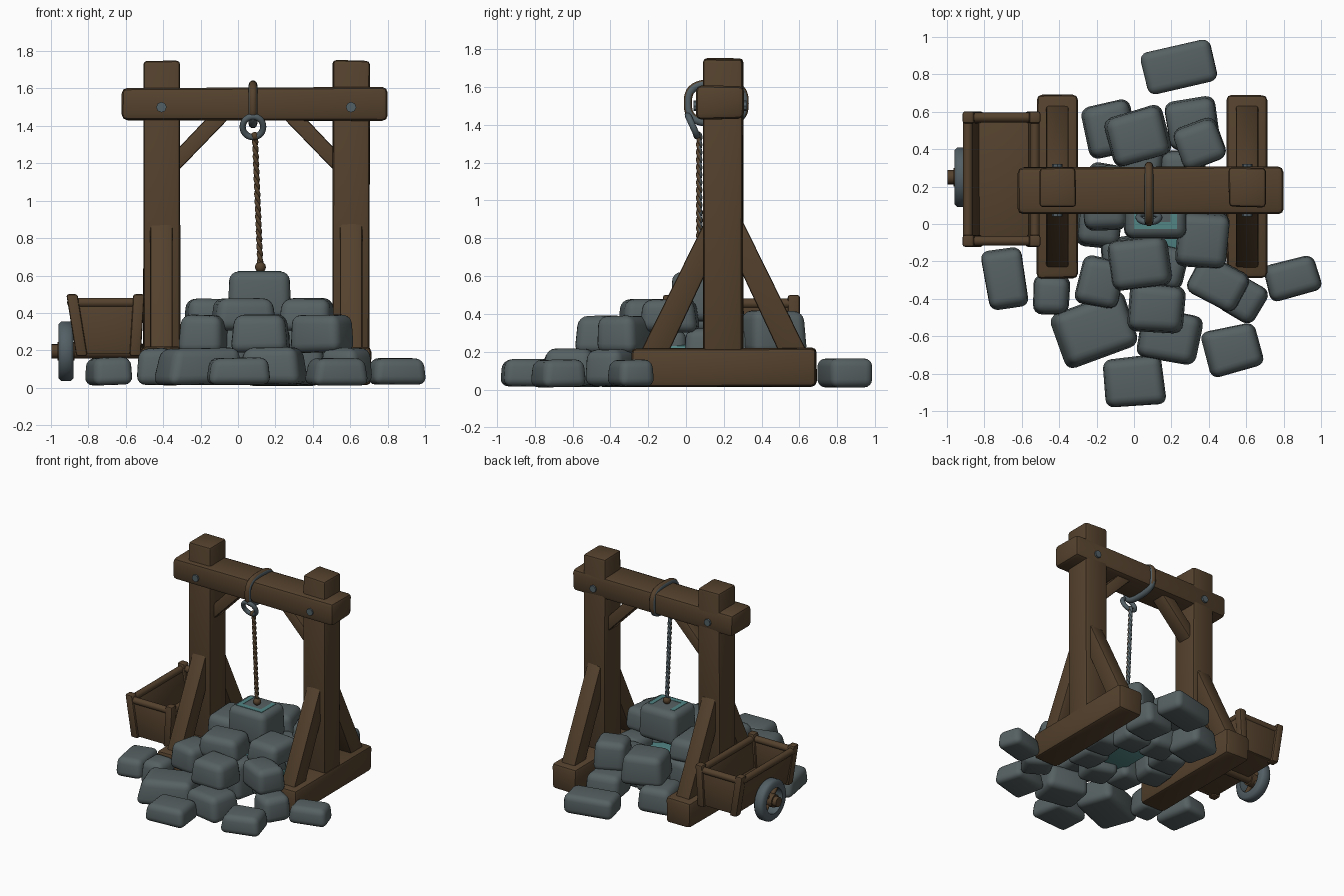
import bpy, bmesh, math, random
from mathutils import Vector, Matrix

if "Cube" in bpy.data.objects:
    bpy.data.objects.remove(bpy.data.objects["Cube"])

random.seed(4)


def material(name, rgb):
    m = bpy.data.materials.new(name)
    m.diffuse_color = (*rgb, 1)
    m.use_nodes = True
    m.node_tree.nodes["Principled BSDF"].inputs["Base Color"].default_value = m.diffuse_color
    return m


WOOD = material("brown wood", (0.089, 0.053, 0.026))
STONE = material("grey stone", (0.095, 0.120, 0.123))
IRON = material("dark iron", (0.085, 0.115, 0.130))
TEAL = material("teal ore", (0.085, 0.235, 0.235))


def finish(name, bm, mat, bevel=0.0, segments=2, angle=40):
    """Turn a bmesh into a bevelled, smooth-shaded object."""
    if bevel:
        bmesh.ops.bevel(bm, geom=bm.edges[:], offset=bevel, segments=segments,
                        profile=0.5, affect='EDGES', clamp_overlap=True)
    bmesh.ops.recalc_face_normals(bm, faces=bm.faces)
    me = bpy.data.meshes.new(name)
    bm.to_mesh(me)
    bm.free()
    me.materials.append(mat)
    ob = bpy.data.objects.new(name, me)
    bpy.context.collection.objects.link(ob)
    bpy.ops.object.select_all(action='DESELECT')
    ob.select_set(True)
    bpy.context.view_layer.objects.active = ob
    bpy.ops.object.shade_smooth_by_angle(angle=math.radians(angle))


def box(name, lo, hi, mat=WOOD, bevel=0.02, jitter=0.004):
    """Box between two corners, slightly hand-hewn."""
    bm = bmesh.new()
    bmesh.ops.create_cube(bm, size=1)
    lo, hi = Vector(lo), Vector(hi)
    for v in bm.verts:
        v.co = (lo + hi) / 2 + v.co * (hi - lo)
        v.co += Vector([random.uniform(-jitter, jitter) for _ in range(3)])
    finish(name, bm, mat, bevel)


def prism(name, pts, axis, a, b, bevel=0.012):
    """Extrude a 2D outline from a to b along x or y."""
    bm = bmesh.new()
    ends = [[bm.verts.new((d, p, z) if axis == 'x' else (p, d, z)) for p, z in pts] for d in (a, b)]
    for end in ends:
        bm.faces.new(end)
    for i in range(len(pts)):
        bm.faces.new((ends[0][i - 1], ends[0][i], ends[1][i], ends[1][i - 1]))
    finish(name, bm, WOOD, bevel)


def rod(name, p, q, r, mat=WOOD, sides=16):
    bm = bmesh.new()
    p, q = Vector(p), Vector(q)
    rot = (q - p).to_track_quat('Z', 'Y').to_matrix().to_4x4()
    bmesh.ops.create_cone(bm, cap_ends=True, segments=sides, radius1=r, radius2=r,
                          depth=(q - p).length, matrix=Matrix.Translation((p + q) / 2) @ rot)
    finish(name, bm, mat)


def ball(name, c, r):
    bm = bmesh.new()
    bmesh.ops.create_uvsphere(bm, u_segments=16, v_segments=10, radius=r, matrix=Matrix.Translation(c))
    finish(name, bm, WOOD, angle=80)


def tube(name, pts, r, mat, cyclic=False, iron_where=None):
    """Round cord through points; faces whose normal passes iron_where turn grey."""
    cu = bpy.data.curves.new(name, 'CURVE')
    cu.dimensions = '3D'
    cu.bevel_depth, cu.bevel_resolution, cu.use_fill_caps = r, 3, True
    sp = cu.splines.new('POLY')
    sp.points.add(len(pts) - 1)
    for s, p in zip(sp.points, pts):
        s.co = (*p, 1)
    sp.use_cyclic_u = cyclic
    cu.materials.append(mat)
    ob = bpy.data.objects.new(name, cu)
    bpy.context.collection.objects.link(ob)
    bpy.ops.object.select_all(action='DESELECT')
    ob.select_set(True)
    bpy.context.view_layer.objects.active = ob
    bpy.ops.object.convert(target='MESH')
    me = bpy.context.view_layer.objects.active.data
    if iron_where:
        me.materials.append(IRON)
        for f in me.polygons:
            f.material_index = int(iron_where(f.normal))
    bpy.ops.object.shade_smooth_by_angle(angle=math.radians(60))


def rock(name, x, y, w, d, turn, z0, z1, jitter=0.13, top=0.87):
    """Rounded, irregular block."""
    h = z1 - z0
    bm = bmesh.new()
    bmesh.ops.create_cube(bm, size=1)
    for v in bm.verts:
        k = top if v.co.z > 0 else 0.97
        f = [1 - random.uniform(0, jitter) for _ in range(3)]
        v.co = Vector((v.co.x * w * k * f[0], v.co.y * d * k * f[1], v.co.z * h * f[2]))
    bm.transform(Matrix.Translation((x, y, (z0 + z1) / 2)) @ Matrix.Rotation(math.radians(turn), 4, 'Z'))
    finish(name, bm, STONE, min(0.05, h * 0.28), 4, 60)


# Two side frames, mirrored about x = MID: sill, post, braces, bolt
MID, YC = 0.0975, 0.2
for side, s in (("left", -1), ("right", 1)):
    cx = MID + s * 0.507
    box(side + "_sill", (cx - 0.108, YC - 0.49, 0.015), (cx + 0.108, YC + 0.49, 0.22), bevel=0.026)
    box(side + "_post", (cx - 0.098, 0.09, 0.15), (cx + 0.098, 0.30, 1.75))
    for end, t in (("front", -1), ("back", 1)):
        outline = [(0.08, 0.93), (0.45, 0.18), (0.30, 0.18), (0.08, 0.65)]
        prism(f"{side}_{end}_brace", [(YC + t * y, z) for y, z in outline], 'x', cx - 0.06, cx + 0.06)
    ex = cx - s * 0.08
    prism(side + "_corner_brace", [(ex, 1.27), (ex, 1.15), (ex - s * 0.31, 1.47), (ex - s * 0.19, 1.47)],
          'y', 0.14, 0.26)
    rod(side + "_bolt", (cx, 0.04, 1.5), (cx, 0.32, 1.5), 0.028, IRON, 8)
box("crossbeam", (-0.62, 0.055, 1.43), (0.80, 0.305, 1.605), bevel=0.03)

# Rope loop round the beam, iron ring and hanging twisted rope
circle = [(math.cos(i * math.tau / 40), math.sin(i * math.tau / 40)) for i in range(40)]


def square(t):
    return math.copysign(abs(t) ** 0.7, t)


tube("beam_loop", [(0.08, 0.16 + 0.15 * square(c), 1.515 + 0.105 * square(s)) for c, s in circle],
     0.023, WOOD, True, lambda n: abs(n.x) > 0.75 or n.z < -0.4)
tube("iron_ring", [(0.08 + 0.055 * c, 0.035 - 0.025 * s, 1.395 + 0.055 * s) for c, s in circle],
     0.017, IRON, True)
for k in (0, 1):
    strand = []
    for i in range(161):
        t = i / 160
        a = t * math.tau * 9 + k * math.pi
        strand.append((0.09 + 0.03 * t + 0.006 * math.cos(a), 0.07 + 0.006 * math.sin(a), 1.355 - 0.72 * t))
    tube(f"rope_strand_{k}", strand, 0.011, WOOD, False, lambda n: n.y > 0.2)
ball("rope_knot", (0.12, 0.07, 0.645), 0.029)
ball("ring_knot", (0.09, 0.06, 1.345), 0.022)

# Lifted block with a teal ore seam round its top, and an ore bed in the pile
rock("lifted_block", 0.115, 0.07, 0.35, 0.31, 0, 0.36, 0.622, 0, 0.92)
box("ore_seam_front", (0.0, -0.027, 0.617), (0.23, 0.012, 0.6245), TEAL, 0, 0)
for side, x in (("left", 0.0), ("right", 0.195)):
    box(f"ore_seam_{side}", (x, 0.012, 0.617), (x + 0.035, 0.15, 0.6245), TEAL, 0, 0)
box("ore_bed", (0.0, -0.16, 0.1), (0.45, 0.16, 0.24), TEAL)

# Ground rocks (x, y, width, depth, turn): the outliers are flatter
ground = [(-0.13, 0.51, 0.3, 0.33, 12), (0.31, 0.54, 0.31, 0.29, 10), (0.58, -0.4, 0.26, 0.25, -30),
          (0.19, -0.6, 0.37, 0.31, -10), (-0.21, -0.57, 0.46, 0.34, 20), (0, -0.84, 0.37, 0.3, 6),
          (0.53, -0.67, 0.34, 0.28, 14), (0.85, -0.29, 0.32, 0.23, 15), (-0.69, -0.29, 0.25, 0.36, 9),
          (-0.44, -0.38, 0.22, 0.24, -3)]
for i, r in enumerate(ground):
    rock(f"ground_rock_{i}", *r, 0.01, 0.165 if math.hypot(r[0], r[1]) > 0.74 else 0.22)
rock("back_slab", 0.24, 0.84, 0.4, 0.24, 13, 0.01, 0.165, 0.03, 0.97)

# Second and third layers
middle = [(0.02, 0.47, 0.35, 0.31, 15), (0.35, 0.43, 0.28, 0.27, 20), (-0.18, -0.31, 0.26, 0.3, -12),
          (0.12, -0.45, 0.33, 0.29, -5), (0.45, -0.32, 0.33, 0.26, -28)]
for i, r in enumerate(middle):
    rock(f"middle_rock_{i}", *r, 0.18, 0.43 if r[1] > 0 else 0.395)
upper = [(-0.16, 0.14, 0.26, 0.4, 3), (0.37, -0.09, 0.31, 0.34, -6), (0.03, -0.21, 0.36, 0.3, 8)]
for i, r in enumerate(upper):
    rock(f"upper_rock_{i}", *r, 0.3, 0.485)
# Hidden core: a ring of rocks carrying the upper layers
for i in range(8):
    a = i * math.tau / 8 + 0.2
    rock(f"core_rock_{i}", 0.1 + 0.29 * math.cos(a), 0.05 + 0.28 * math.sin(a), 0.26, 0.26,
         random.uniform(-14, 14), 0.03, 0.33)

# Cart: floor, sloping sides, end boards, rails and corner stakes
Y0, Y1 = -0.09, 0.57
box("cart_floor", (-0.85, Y0, 0.18), (-0.51, Y1, 0.24), bevel=0.01)
for side, x0, x1 in (("outer", -0.835, -0.888), ("inner", -0.55, -0.53)):
    def slab(t, z0, z1):
        return [(x0 - t, z0), (x1 - t, z1), (x1 + t, z1), (x0 + t, z0)]
    prism(f"cart_{side}_side", slab(0.017, 0.19, 0.46), 'y', Y0, Y1, 0.006)
    rod(f"cart_{side}_rail", (x1, Y0, 0.455), (x1, Y1, 0.455), 0.026)
    for end, y in (("front", Y0), ("back", Y1)):
        prism(f"cart_{side}_{end}_stake", slab(0.03, 0.17, 0.5), 'y', y - 0.032, y + 0.032)
for end, y in (("front", Y0), ("back", Y1)):
    prism(f"cart_{end}_board", [(-0.84, 0.18), (-0.89, 0.44), (-0.53, 0.44), (-0.53, 0.18)],
          'y', y - 0.015, y + 0.015, 0.006)
    rod(f"cart_{end}_rail", (-0.9, y, 0.455), (-0.52, y, 0.455), 0.026)

# Wheel: lathed rim, hub, spokes and axle
WY, WZ = 0.25, 0.195
bm = bmesh.new()
profile = [(-0.96, 0.1), (-0.96, 0.145), (-0.945, 0.16), (-0.895, 0.16), (-0.88, 0.145), (-0.88, 0.1)]
rings = [[bm.verts.new((x, WY + r * c, WZ + r * s)) for x, r in profile] for c, s in circle]
for i in range(len(rings)):
    p, q = rings[i - 1], rings[i]
    for j in range(len(profile)):
        bm.faces.new((p[j - 1], p[j], q[j], q[j - 1]))
finish("wheel_rim", bm, IRON, angle=50)
rod("cart_axle", (-0.998, WY, WZ), (-0.52, WY, WZ), 0.038)
rod("wheel_hub", (-0.965, WY, WZ), (-0.875, WY, WZ), 0.05)
for t in (-1, 1):
    rod(f"wheel_spoke_{t + 1}", (-0.92, WY - 0.08, WZ - t * 0.08), (-0.92, WY + 0.08, WZ + t * 0.08), 0.018)
